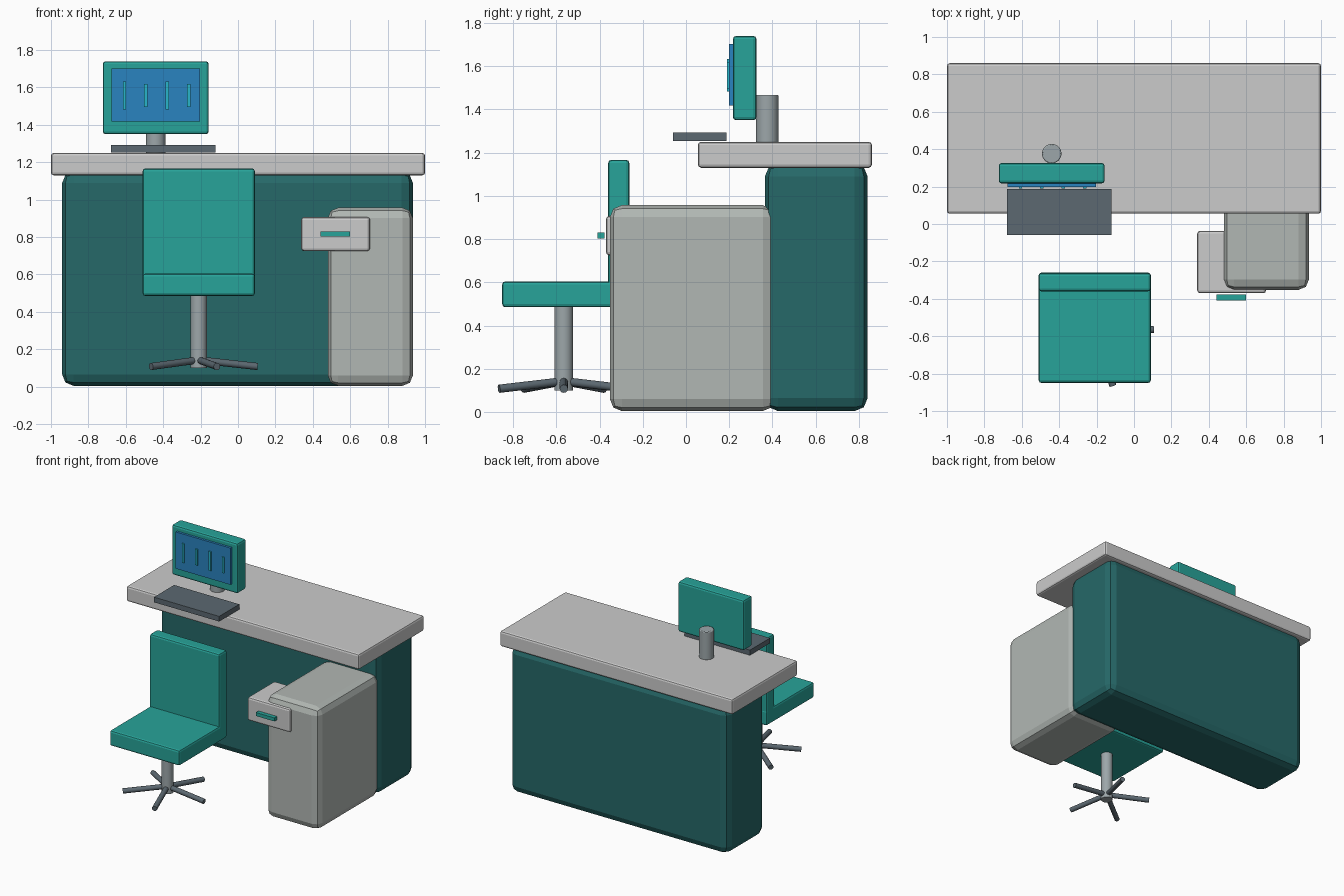
import bpy, math
from mathutils import Vector

if "Cube" in bpy.data.objects:
    bpy.data.objects.remove(bpy.data.objects["Cube"])


def material(name, rgb):
    m = bpy.data.materials.new(name)
    m.diffuse_color = [(c / 255) ** 2.2 for c in rgb] + [1]
    m.use_nodes = True
    m.node_tree.nodes["Principled BSDF"].inputs["Base Color"].default_value = m.diffuse_color
    return m


TEAL = material("teal", (44, 162, 152))
DARK_TEAL = material("dark_teal", (42, 104, 104))
LIGHT = material("light_grey", (205, 209, 207))
GREY = material("warm_grey", (176, 182, 178))
STEEL = material("steel", (155, 165, 168))
CHARCOAL = material("charcoal", (92, 104, 112))
BLUE = material("screen_blue", (46, 130, 190))
CYAN = material("cyan", (45, 180, 200))


def box(name, x, y, z, mat, bevel=0, segments=2):
    """Box from (min, max) ranges with an optional rounded edge."""
    bpy.ops.mesh.primitive_cube_add(size=1, location=[sum(r) / 2 for r in (x, y, z)])
    ob = bpy.context.object
    ob.name = name
    ob.scale = [r[1] - r[0] for r in (x, y, z)]
    bpy.ops.object.transform_apply(location=False, rotation=False, scale=True)
    ob.data.materials.append(mat)
    if bevel:
        mod = ob.modifiers.new("bevel", 'BEVEL')
        mod.width, mod.segments = bevel, segments
    return ob


def rod(name, a, b, radius, mat, sides=32, bevel=0):
    """Cylinder between two points."""
    a, b = Vector(a), Vector(b)
    bpy.ops.mesh.primitive_cylinder_add(vertices=sides, radius=radius,
                                        depth=(b - a).length, location=(a + b) / 2)
    ob = bpy.context.object
    ob.name = name
    ob.rotation_euler = (b - a).to_track_quat('Z', 'Y').to_euler()
    ob.data.materials.append(mat)
    bpy.ops.object.shade_smooth_by_angle(angle=math.radians(40))
    if bevel:
        mod = ob.modifiers.new("bevel", 'BEVEL')
        mod.width, mod.segments = bevel, 2
        mod.limit_method = 'ANGLE'
    return ob


# Desk
box("desk_body", (-0.94, 0.935), (0.365, 0.84), (0.005, 1.15), DARK_TEAL, 0.06)
box("countertop", (-1, 1), (0.055, 0.86), (1.13, 1.25), LIGHT, 0.015)

# Side cabinet with drawer
box("cabinet", (0.48, 0.935), (-0.352, 0.41), (0.005, 0.957), GREY, 0.055)
box("drawer", (0.338, 0.706), (-0.37, -0.037), (0.725, 0.907), LIGHT, 0.015)
box("drawer_handle", (0.44, 0.60), (-0.41, -0.378), (0.803, 0.83), TEAL)

# Monitor with four bars on its screen
box("monitor", (-0.723, -0.157), (0.217, 0.326), (1.35, 1.74), TEAL, 0.015)
box("screen", (-0.675, -0.204), (0.199, 0.225), (1.417, 1.702), BLUE)
for i in range(4):
    cx, half = -0.607 + i * 0.1145, 0.075 if i % 2 == 0 else 0.062
    box(f"screen_bar_{i + 1}", (cx - 0.009, cx + 0.009), (0.19, 0.205),
        (1.557 - half, 1.557 + half), CYAN)
rod("monitor_stand", (-0.44, 0.376, 1.245), (-0.44, 0.376, 1.467), 0.052, STEEL, 32, 0.006)

# Keyboard
box("keyboard", (-0.68, -0.12), (-0.06, 0.187), (1.253, 1.293), CHARCOAL)

# Chair
box("seat", (-0.51, 0.09), (-0.85, -0.26), (0.485, 0.605), TEAL, 0.015)
box("backrest", (-0.51, 0.09), (-0.36, -0.262), (0.56, 1.167), TEAL, 0.015)
cx, cy = -0.21, -0.565
rod("chair_post", (cx, cy, 0.10), (cx, cy, 0.50), 0.043, STEEL)
for i in range(5):
    a = math.radians(72 * i)
    tip = (cx + 0.315 * math.cos(a), cy + 0.315 * math.sin(a), 0.108)
    rod(f"chair_leg_{i + 1}", (cx, cy, 0.143), tip, 0.019, CHARCOAL, 12)
